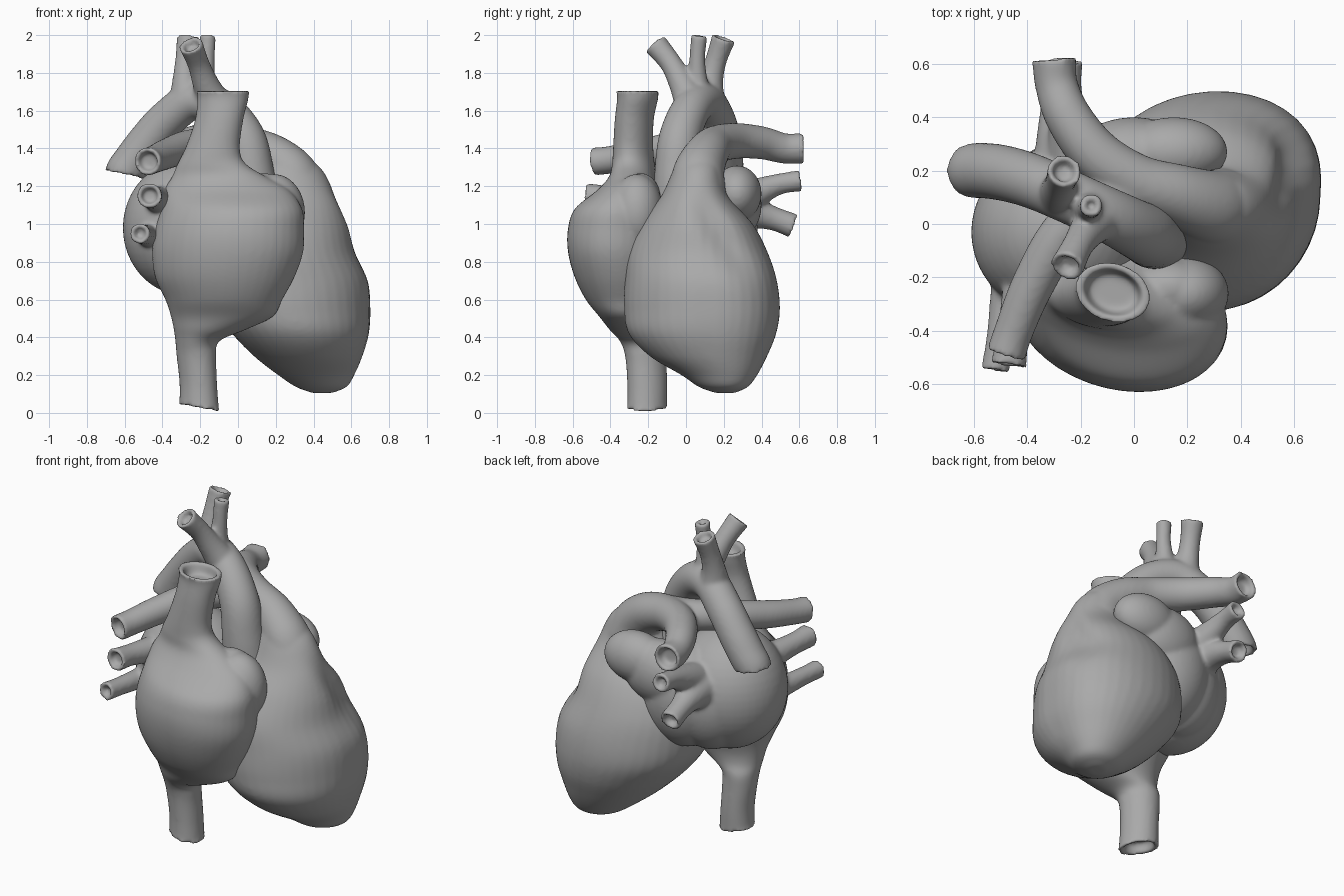
import bpy, bmesh, math
from mathutils import Vector, Matrix

if "Cube" in bpy.data.objects:
    bpy.data.objects.remove(bpy.data.objects["Cube"], do_unlink=True)

SIDES = 40
mat = bpy.data.materials.new("plain grey")
mat.use_nodes = True
GREY = (0.4, 0.4, 0.4, 1)
mat.diffuse_color = GREY
mat.node_tree.nodes["Principled BSDF"].inputs["Base Color"].default_value = GREY
mat.node_tree.nodes["Principled BSDF"].inputs["Roughness"].default_value = 0.6


def spline(points, steps=8):
    """Smooth curve through tuples of any length."""
    pts = [Vector(p) for p in points]
    pts = [2 * pts[0] - pts[1]] + pts + [2 * pts[-1] - pts[-2]]
    out = []
    for a, b, c, d in zip(pts, pts[1:], pts[2:], pts[3:]):
        for i in range(steps):
            t = i / steps
            out.append(b + (c - a) * (t / 2) + (2 * a - 5 * b + 4 * c - d) * (t * t / 2)
                       + (3 * b - a - 3 * c + d) * (t ** 3 / 2))
    return out + [pts[-2]]


def hollow(rings):
    """Flare the last ring and turn it inward to make an open vessel mouth."""
    c, u, v = rings[-1]
    d = (c - rings[-2][0]).normalized()
    r = min(u.length, v.length)
    k = 1 - max(0.2, 0.02 / r)
    return rings[:-1] + [(c, u * 1.06, v * 1.06), (c, u * k, v * k),
                         (c - d * r * 0.6, u * k * 0.8, v * k * 0.8)]


def loft(bm, rings):
    loops = []
    for c, u, v in rings:
        angles = [2 * math.pi * i / SIDES for i in range(SIDES)]
        loops.append([bm.verts.new(c + u * math.cos(a) + v * math.sin(a)) for a in angles])
    faces = [bm.faces.new(loops[0]), bm.faces.new(loops[-1])]
    for lo, hi in zip(loops, loops[1:]):
        for i in range(SIDES):
            j = (i + 1) % SIDES
            faces.append(bm.faces.new((lo[i], lo[j], hi[j], hi[i])))
    bmesh.ops.recalc_face_normals(bm, faces=faces)


def tube(bm, points):
    """Round open vessel through (x, y, z, radius) points."""
    pts = spline(points)
    pos = [p.to_3d() for p in pts]
    last = len(pos) - 1
    tangent = (pos[1] - pos[0]).normalized()
    u = tangent.orthogonal().normalized()
    rings = []
    for i, p in enumerate(pts):
        new = (pos[min(i + 1, last)] - pos[max(i - 1, 0)]).normalized()
        u = tangent.rotation_difference(new) @ u
        tangent = new
        rings.append((pos[i], u * p[3], tangent.cross(u) * p[3]))
    loft(bm, hollow(rings))


def stack(bm, sections, is_open=False):
    """Upright body through (x, y, z, x radius, y radius) sections."""
    rings = [(Vector(s[:3]), Vector((s[3], 0, 0)), Vector((0, s[4], 0))) for s in spline(sections)]
    if is_open:
        rings = hollow(hollow(rings)[::-1])
    loft(bm, rings)


def lobe(bm, centre, radii):
    m = Matrix.Translation(centre) @ Matrix.Diagonal((*radii, 1))
    bmesh.ops.create_uvsphere(bm, u_segments=48, v_segments=24, radius=1, matrix=m)


def finish(bm, name):
    """Fuse the overlapping pieces into one soft skin."""
    me = bpy.data.meshes.new(name)
    bm.to_mesh(me)
    bm.free()
    me.materials.append(mat)
    ob = bpy.data.objects.new(name, me)
    bpy.context.collection.objects.link(ob)
    for p in me.polygons:
        p.use_smooth = True
    fuse = ob.modifiers.new("Fuse", 'REMESH')
    fuse.mode = 'VOXEL'
    fuse.voxel_size = 0.0115
    fuse.use_smooth_shade = True
    soft = ob.modifiers.new("Soften", 'SMOOTH')
    soft.factor = 0.5
    soft.iterations = 8


# Ventricles, narrowing at the top into the pulmonary trunk
bm = bmesh.new()
stack(bm, [(.44, .2, .105, .05, .05), (.435, .19, .138, .13, .13), (.41, .17, .2, .195, .2),
           (.37, .115, .3, .283, .31), (.33, .085, .42, .36, .39), (.29, .085, .55, .408, .412),
           (.27, .08, .7, .415, .402), (.24, .065, .85, .38, .37), (.25, .06, 1, .335, .295),
           (.29, .045, 1.15, .235, .175), (.28, .06, 1.3, .155, .12), (.22, .08, 1.38, .09, .08)])
# Broad back, slight twist and the furrow between the two ventricles
for v in bm.verts:
    v.co.x += 0.4 * (v.co.x - 0.29) * max(0, v.co.y - 0.1)
    v.co.y += 0.05 * (v.co.x - 0.29)
    if v.co.x > 0.3:
        off = v.co.y - 0.3 + 0.6 * (v.co.z - 0.75)
        v.co.x -= 0.04 * math.exp(-(off / .08) ** 2 - ((v.co.z - .95) / .2) ** 2)
# Pulmonary arteries
tube(bm, [(.32, .06, 1.18, .15), (.27, .07, 1.28, .135), (.16, .11, 1.37, .115), (.01, .16, 1.42, .102),
          (-.14, .26, 1.44, .095), (-.245, .4, 1.43, .087), (-.29, .52, 1.4, .08),
          (-.3, .62, 1.4, .082)])
tube(bm, [(.05, .14, 1.42, .09), (-.12, .1, 1.425, .09), (-.27, -.04, 1.41, .086),
          (-.38, -.23, 1.37, .08), (-.45, -.4, 1.34, .073), (-.48, -.49, 1.33, .074)])
finish(bm, "ventricles_and_pulmonary_artery")

# Right atrium with both great veins
bm = bmesh.new()
stack(bm, [(-.205, -.225, .025, .105, .105), (-.21, -.225, .15, .1, .105), (-.22, -.235, .3, .105, .108),
           (-.215, -.25, .38, .117, .12), (-.15, -.275, .44, .19, .14), (-.085, -.29, .51, .27, .17),
           (-.075, -.31, .6, .31, .22), (-.07, -.32, .72, .37, .268), (-.055, -.33, .85, .4, .29),
           (-.045, -.33, .97, .395, .29), (-.035, -.32, 1.08, .375, .262), (-.06, -.3, 1.18, .33, .165),
           (-.1, -.29, 1.25, .25, .12), (-.14, -.29, 1.32, .18, .11), (-.135, -.29, 1.4, .145, .105),
           (-.1, -.28, 1.55, .128, .102), (-.08, -.26, 1.66, .135, .107), (-.08, -.26, 1.705, .138, .11)],
      is_open=True)
# Slanted body and slanted lower mouth
for v in bm.verts:
    v.co.y -= 0.13 * (v.co.x + 0.055)
    v.co.z -= 0.2 * (v.co.x + 0.2) * max(0, 1 - v.co.z / 0.3)
# Ear of the right atrium
lobe(bm, (.19, -.26, 1.06), (.165, .14, .205))
lobe(bm, (.13, -.24, 1.12), (.16, .11, .15))
finish(bm, "right_atrium_and_great_veins")

# Left atrium with its ear and the pulmonary veins
bm = bmesh.new()
lobe(bm, (-.275, -.03, .98), (.335, .32, .36))
lobe(bm, (-.24, .09, .94), (.24, .23, .3))
lobe(bm, (-.1, .14, .96), (.26, .24, .32))
lobe(bm, (0, .25, 1.1), (.23, .15, .19))
lobe(bm, (.15, .27, 1.16), (.2, .13, .15))
tube(bm, [(-.35, .02, 1.08, .12), (-.41, -.22, 1.12, .08), (-.45, -.4, 1.14, .062), (-.47, -.53, 1.15, .066)])
tube(bm, [(-.42, .02, .95, .1), (-.47, -.22, .94, .065), (-.5, -.42, .945, .052), (-.52, -.55, .95, .053)])
tube(bm, [(-.22, .18, 1.08, .12), (-.24, .36, 1.16, .08), (-.25, .49, 1.21, .056), (-.25, .61, 1.23, .056)])
tube(bm, [(-.25, .17, 1.06, .14), (-.275, .34, 1.06, .09), (-.285, .46, 1.03, .064), (-.29, .57, .99, .064)])
finish(bm, "left_atrium_and_pulmonary_veins")

# Aorta: ascending part, arch and descending end
bm = bmesh.new()
tube(bm, [(.09, -.03, 1.05, .14), (.07, -.045, 1.27, .122), (.03, -.03, 1.46, .112), (-.09, .03, 1.61, .103),
          (-.24, .1, 1.65, .1), (-.38, .16, 1.55, .102), (-.485, .19, 1.43, .104), (-.56, .2, 1.33, .104),
          (-.594, .2, 1.285, .103), (-.6, .2, 1.262, .102)])
# Three head and arm branches
tube(bm, [(-.12, .03, 1.63, .09), (-.17, -.02, 1.74, .07), (-.21, -.08, 1.85, .058), (-.25, -.16, 1.95, .064)])
tube(bm, [(-.18, .07, 1.64, .08), (-.175, .06, 1.76, .055), (-.165, .06, 1.88, .042), (-.16, .07, 2, .044)])
tube(bm, [(-.27, .11, 1.64, .1), (-.28, .13, 1.76, .068), (-.275, .16, 1.87, .057), (-.26, .2, 1.985, .064)])
finish(bm, "aorta_and_branches")
